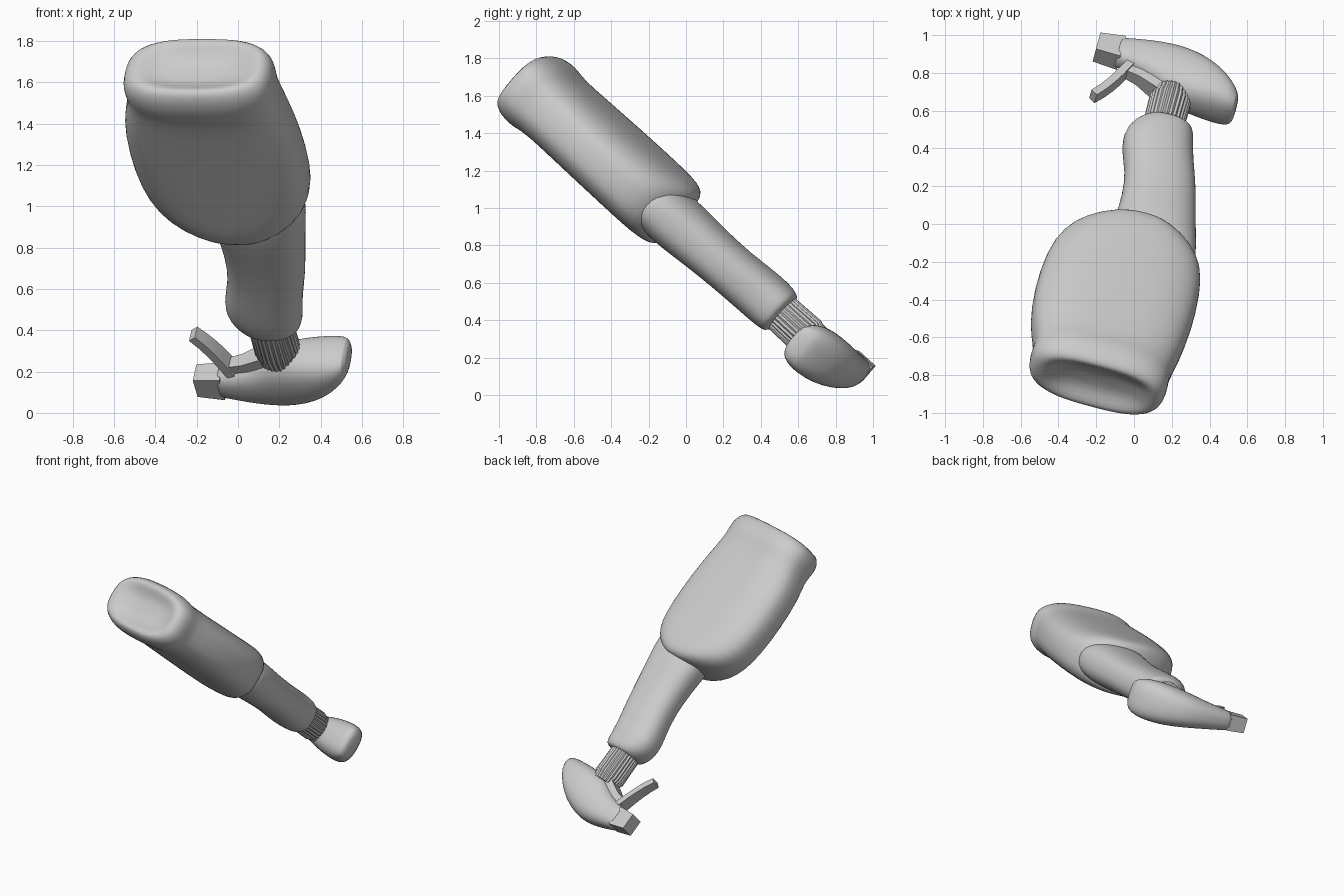
import bpy, bmesh, math
from mathutils import Vector

if "Cube" in bpy.data.objects:
    bpy.data.objects.remove(bpy.data.objects["Cube"])

# Tilted bottle frame: Q across the width, N through the thickness, S from base to head
ORIGIN = Vector((-0.19, -0.86, 1.68))
S = Vector((0.195, 0.725, -0.66)).normalized()
Q = Vector((0.966, -0.26, 0.0)).normalized()
Q = (Q - S * Q.dot(S)).normalized()
N = Q.cross(S)

grey = bpy.data.materials.new("light grey plastic")
grey.diffuse_color = (0.6, 0.6, 0.6, 1)
grey.use_nodes = True
grey.node_tree.nodes["Principled BSDF"].inputs["Base Color"].default_value = grey.diffuse_color


def place(q, w, s):
    return ORIGIN + Q * q + N * w + S * s


def build(name, rings, subdivide=0, angle=40):
    """Skin a list of rings of points and cap both ends."""
    bm = bmesh.new()
    loops = [[bm.verts.new(p) for p in ring] for ring in rings]
    n = len(loops[0])
    for a, b in zip(loops, loops[1:]):
        for i in range(n):
            j = (i + 1) % n
            bm.faces.new((a[i], a[j], b[j], b[i]))
    bm.faces.new(loops[0][::-1])
    bm.faces.new(loops[-1])
    bmesh.ops.recalc_face_normals(bm, faces=bm.faces)
    mesh = bpy.data.meshes.new(name)
    bm.to_mesh(mesh)
    bm.free()
    mesh.materials.append(grey)
    obj = bpy.data.objects.new(name, mesh)
    bpy.context.collection.objects.link(obj)
    if subdivide:
        obj.modifiers.new("smooth", "SUBSURF").levels = subdivide
        obj.modifiers["smooth"].render_levels = subdivide
    bpy.ops.object.select_all(action='DESELECT')
    obj.select_set(True)
    bpy.context.view_layer.objects.active = obj
    bpy.ops.object.shade_smooth_by_angle(angle=math.radians(angle))
    return obj


def oval(lo, hi, half, power, n=32):
    """Superellipse spanning lo..hi on one axis and -half..half on the other."""
    pts = []
    for i in range(n):
        t = 2 * math.pi * i / n
        c, s = math.cos(t), math.sin(t)
        a = math.copysign(abs(c) ** (2 / power), c)
        b = math.copysign(abs(s) ** (2 / power), s)
        pts.append(((lo + hi) / 2 + (hi - lo) / 2 * a, half * b))
    return pts


def loft_along_s(name, sections, power):
    rings = [[place(q, w, s) for q, w in oval(lo, hi, h, power)]
             for s, lo, hi, h in sections]
    return build(name, rings, 1, 60)


# Flat oval body with a dished base, rolled rim and rounded shoulder
loft_along_s("bottle_body", [
    (0.050, -0.10, 0.10, 0.05), (0.035, -0.22, 0.21, 0.10),
    (-0.005, -0.30, 0.28, 0.15), (0.0, -0.345, 0.32, 0.178),
    (0.035, -0.38, 0.35, 0.20), (0.09, -0.392, 0.36, 0.212),
    (0.15, -0.385, 0.355, 0.21), (0.20, -0.392, 0.357, 0.195),
    (0.33, -0.44, 0.38, 0.192), (0.55, -0.462, 0.402, 0.194),
    (0.80, -0.452, 0.397, 0.197), (0.95, -0.405, 0.367, 0.2),
    (1.04, -0.33, 0.305, 0.2), (1.10, -0.22, 0.21, 0.192),
    (1.13, -0.11, 0.13, 0.165), (1.135, -0.05, 0.06, 0.10)], 2.8)

# Grip neck, offset to one side and swelling near the collar
loft_along_s("bottle_neck", [
    (0.90, -0.18, 0.33, 0.12), (1.05, -0.165, 0.325, 0.15),
    (1.18, -0.145, 0.295, 0.152), (1.35, -0.14, 0.26, 0.138),
    (1.54, -0.157, 0.222, 0.132), (1.70, -0.218, 0.175, 0.138),
    (1.80, -0.212, 0.155, 0.138), (1.865, -0.165, 0.142, 0.132),
    (1.89, -0.13, 0.13, 0.118), (1.895, -0.08, 0.09, 0.08)], 2.4)

# Ribbed screw collar
RIBS = 28
collar = []
for s, r in ((1.86, 0.108), (2.07, 0.112), (2.09, 0.104), (2.13, 0.10)):
    collar.append([])
    for i in range(RIBS * 2):
        t = math.pi * i / RIBS
        rr = r - 0.007 * (i % 2)
        collar[-1].append(place(-0.025 + rr * math.cos(t), rr * math.sin(t), s))
build("collar", collar, 0, 20)


def loft_along_q(name, sections, power, subdivide, n=24):
    rings = [[place(q, w, s) for s, w in oval(lo, hi, h, power, n)]
             for q, lo, hi, h in sections]
    return build(name, rings, subdivide, 45)


# Sprayer head, swept from the nozzle side to the overhanging heel
loft_along_q("sprayer_head", [
    (-0.365, 2.235, 2.39, 0.062), (-0.35, 2.23, 2.395, 0.068),
    (-0.20, 2.20, 2.425, 0.09), (-0.10, 2.13, 2.432, 0.11),
    (-0.02, 2.09, 2.428, 0.125), (0.08, 2.075, 2.40, 0.14),
    (0.18, 2.07, 2.345, 0.145), (0.26, 2.07, 2.27, 0.135),
    (0.31, 2.075, 2.205, 0.11), (0.325, 2.10, 2.17, 0.06)], 2.5, 1)


def box_ring(q, s, dq, ds, half):
    """Rectangular ring whose in-plane thickness runs along (dq, ds)."""
    return [place(q + a * dq, b * half, s + a * ds)
            for a, b in ((-1, -1), (1, -1), (1, 1), (-1, 1))]


# Square nozzle
build("nozzle", [box_ring(q, s, 0, d, h) for q, s, d, h in (
    (-0.34, 2.313, 0.073, 0.058), (-0.475, 2.308, 0.06, 0.052))])

# Curved trigger blade, thickness follows the path normal
path = [(-0.255, 2.28), (-0.29, 2.21), (-0.32, 2.14), (-0.35, 2.08),
        (-0.385, 2.02), (-0.425, 1.965)]
blade = []
for i, (q, s) in enumerate(path):
    a, b = path[max(i - 1, 0)], path[min(i + 1, len(path) - 1)]
    d = Vector((b[0] - a[0], b[1] - a[1])).normalized() * 0.021
    blade.append(box_ring(q, s, d.y, -d.x, 0.05 - 0.003 * i))
build("trigger", blade, 0, 35)

# Piston housing linking trigger and collar
build("piston_housing", [box_ring(q, s, 0, d, h) for q, s, d, h in (
    (-0.31, 2.20, 0.02, 0.03), (-0.22, 2.19, 0.035, 0.04),
    (-0.08, 2.14, 0.06, 0.06))])
